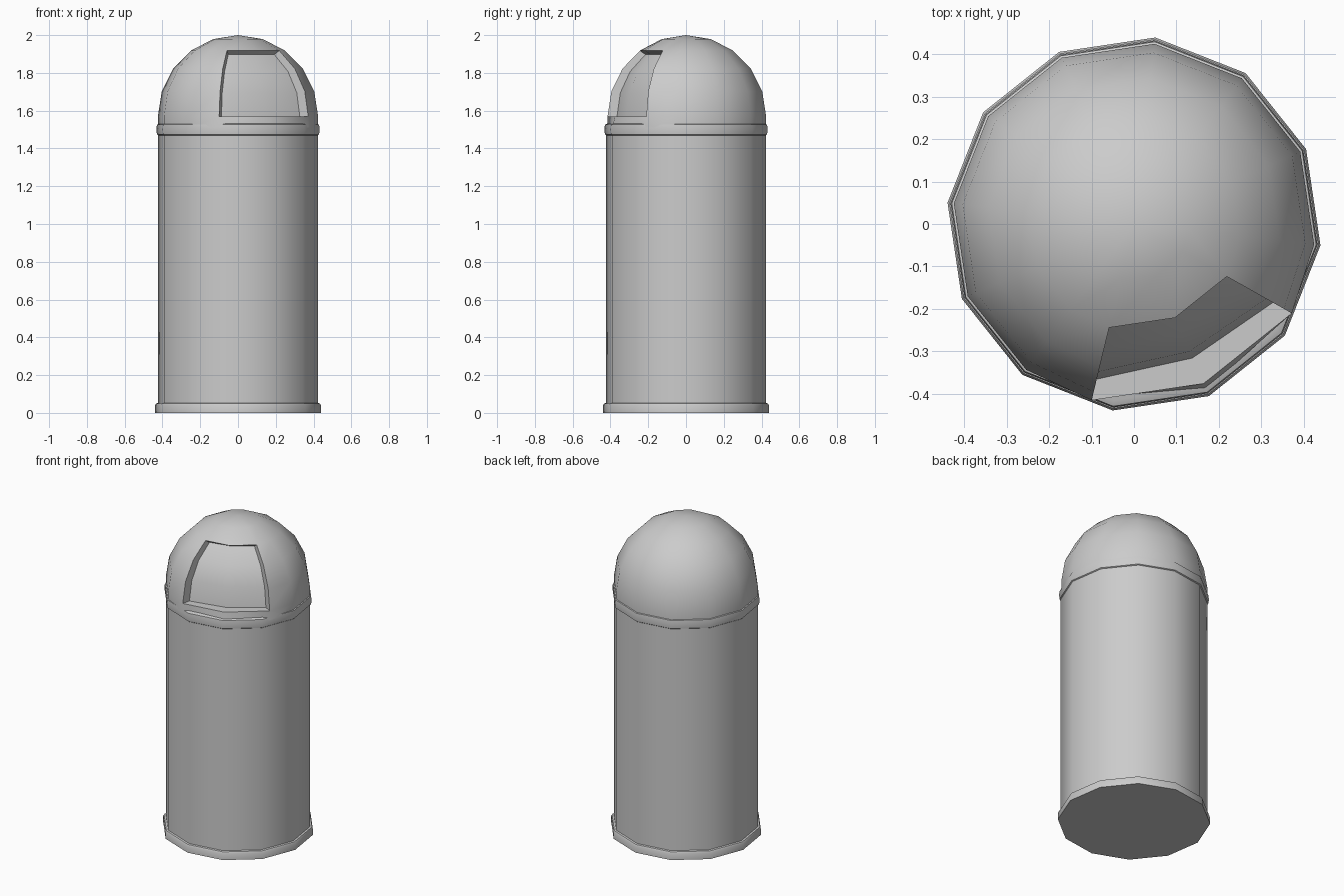
import bpy, bmesh, math
from mathutils import Vector

cube = bpy.data.objects.get("Cube")
if cube:
    bpy.data.objects.remove(cube)

SIDES = 12
TURN = -6.5        # rotation of the twelve-sided plan, degrees
DOME_Z = 1.57      # height of the dome's widest ring

grey = bpy.data.materials.new("plain grey")
grey.use_nodes = True
grey.diffuse_color = (0.6, 0.6, 0.6, 1)
grey.node_tree.nodes["Principled BSDF"].inputs["Base Color"].default_value = (0.6, 0.6, 0.6, 1)


def finish(bm, name):
    bmesh.ops.recalc_face_normals(bm, faces=bm.faces)
    mesh = bpy.data.meshes.new(name)
    bm.to_mesh(mesh)
    bm.free()
    mesh.materials.append(grey)
    obj = bpy.data.objects.new(name, mesh)
    bpy.context.collection.objects.link(obj)
    bpy.ops.object.select_all(action='DESELECT')
    obj.select_set(True)
    bpy.context.view_layer.objects.active = obj
    bpy.ops.object.shade_smooth_by_angle(angle=math.radians(42))
    return obj


def ring(bm, radius, z, angles):
    return [bm.verts.new((radius * math.cos(a), radius * math.sin(a), z)) for a in angles]


def bridge(bm, low, high):
    n = len(low)
    return [bm.faces.new((low[i], low[(i + 1) % n], high[(i + 1) % n], high[i])) for i in range(n)]


def turned(name, profile):
    """Twelve-sided solid from (radius, z) points, capped at both ends."""
    bm = bmesh.new()
    rings = [ring(bm, r, z, plan) for r, z in profile]
    for low, high in zip(rings, rings[1:]):
        bridge(bm, low, high)
    bm.faces.new(rings[0])
    bm.faces.new(rings[-1])
    return finish(bm, name)


plan = [math.radians(TURN + 360 / SIDES * i) for i in range(SIDES)]

# Body, foot band and collar
turned("body", [(0.426, 0.02), (0.426, 1.5)])
turned("foot_band", [(0.442, 0), (0.442, 0.04), (0.437, 0.05), (0.424, 0.053)])
turned("collar", [(0.424, 1.468), (0.432, 1.474), (0.435, 1.5), (0.432, 1.526), (0.418, 1.532)])

# Dome, with the columns beside the door spread wider
DOOR = SIDES - 2   # column at the centre of the door
dome_plan = list(plan)
dome_plan[DOOR - 1] -= math.radians(7)
dome_plan[DOOR + 1] += math.radians(7)

bm = bmesh.new()
rows = [ring(bm, 0.426, 1.51, dome_plan)]
for k in range(5):
    lat = math.radians(18 * k)
    rows.append(ring(bm, 0.427 * math.cos(lat), DOME_Z + 0.43 * math.sin(lat), dome_plan))
door_faces = []
for k, (low, high) in enumerate(zip(rows, rows[1:])):
    faces = bridge(bm, low, high)
    if 1 <= k <= 3:
        door_faces += faces[DOOR - 1:DOOR + 1]
# Flatten the door front slightly
for row in rows[1:5]:
    v = row[DOOR]
    v.co.x *= 0.96
    v.co.y *= 0.96
tip = bm.verts.new((0, 0, 2))
top = rows[-1]
for i in range(SIDES):
    bm.faces.new((top[i], top[(i + 1) % SIDES], tip))

# Recessed door panel
result = bmesh.ops.extrude_face_region(bm, geom=door_faces)
bmesh.ops.delete(bm, geom=[f for f in door_faces if f.is_valid], context='FACES')
for v in [g for g in result["geom"] if isinstance(g, bmesh.types.BMVert)]:
    scale = 0.84 if abs(math.atan2(v.co.y, v.co.x) - plan[DOOR] + 2 * math.pi) < 0.1 else 0.88
    v.co = Vector((v.co.x * scale, v.co.y * scale, DOME_Z + (v.co.z - DOME_Z) * 0.94))
finish(bm, "dome")
